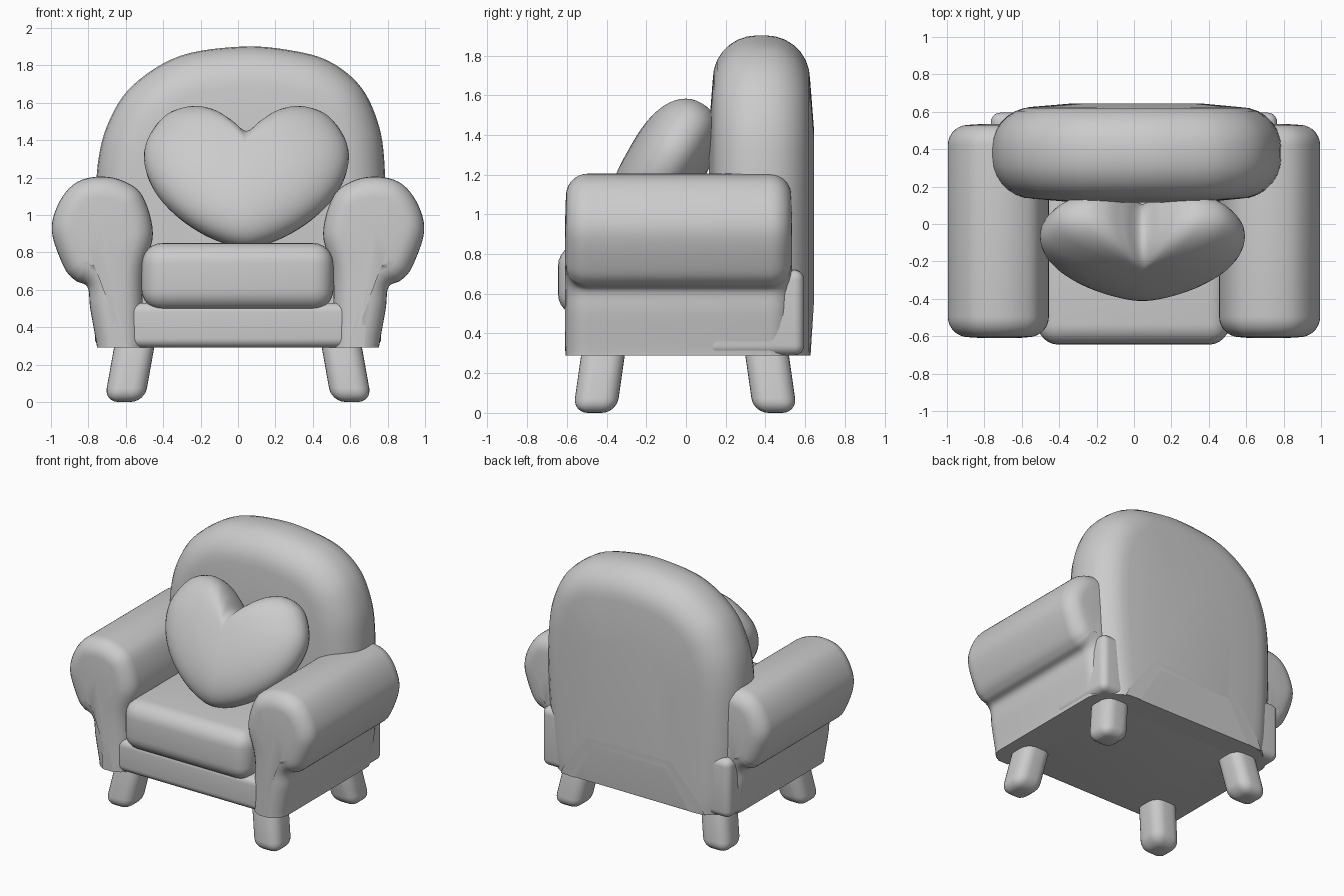
import bpy, bmesh
from math import sin, cos, pi, radians
from mathutils import Vector, Matrix

if "Cube" in bpy.data.objects:
    bpy.data.objects.remove(bpy.data.objects["Cube"], do_unlink=True)

grey = bpy.data.materials.new("soft_grey")
grey.use_nodes = True
grey.diffuse_color = (0.6, 0.6, 0.6, 1)
grey.node_tree.nodes["Principled BSDF"].inputs["Base Color"].default_value = (0.6, 0.6, 0.6, 1)

FLOOR = 0.29  # underside of the upholstery


def finish(name, bm):
    """Turn a bmesh into a smooth shaded object."""
    bmesh.ops.recalc_face_normals(bm, faces=bm.faces)
    mesh = bpy.data.meshes.new(name)
    bm.to_mesh(mesh)
    bm.free()
    mesh.materials.append(grey)
    obj = bpy.data.objects.new(name, mesh)
    bpy.context.collection.objects.link(obj)
    bpy.ops.object.select_all(action='DESELECT')
    obj.select_set(True)
    bpy.context.view_layer.objects.active = obj
    bpy.ops.object.shade_smooth_by_angle(angle=radians(50))
    return obj


def spline(points, steps=6):
    """Closed smooth curve through the points, counter-clockwise."""
    pts = [Vector(p) for p in points]
    n = len(pts)
    if sum(pts[i - 1].cross(pts[i]) for i in range(n)) < 0:
        pts.reverse()
    out = []
    for i in range(n):
        a, b, c, d = (pts[(i + k) % n] for k in (-1, 0, 1, 2))
        for s in range(steps):
            t = s / steps
            out.append(0.5 * (2 * b + (c - a) * t + (2 * a - 5 * b + 4 * c - d) * t ** 2
                              + (3 * b - a - 3 * c + d) * t ** 3))
    return out


def inset(outline, dist):
    n = len(outline)
    result = []
    for i, p in enumerate(outline):
        t = (outline[(i + 1) % n] - outline[i - 1]).normalized()
        result.append(p + Vector((-t.y, t.x)) * dist)
    return result


def scaled(outline, factor):
    mid = sum(outline, Vector((0, 0))) / len(outline)
    return [mid + (p - mid) * factor for p in outline]


def skin(rings):
    """Join (outline, depth) rings along y and cap both ends."""
    bm = bmesh.new()
    loops = [[bm.verts.new((p.x, y, p.y)) for p in ring] for ring, y in rings]
    n = len(loops[0])
    for lo, hi in zip(loops, loops[1:]):
        for i in range(n):
            j = (i + 1) % n
            bm.faces.new((lo[i], lo[j], hi[j], hi[i]))
    bm.faces.new(loops[0])
    bm.faces.new(loops[-1])
    return bm


def padded(name, points, y0, y1, r, bulge):
    """Upholstered slab: rounded rims, domed ends, flat underside."""
    outline = spline(points)
    steps = 7
    front, back = [], []
    for k in range(steps + 1):
        a = k / steps * pi / 2
        ring, d = inset(outline, r * (1 - sin(a))), r * (1 - cos(a))
        front.append((ring, y0 + d))
        back.insert(0, (ring, y1 - d))
    core = scaled(inset(outline, r), 0.6)
    bm = skin([(core, y0 - bulge)] + front + back + [(core, y1 + bulge)])
    bmesh.ops.bisect_plane(bm, geom=bm.verts[:] + bm.edges[:] + bm.faces[:],
                           plane_co=(0, 0, FLOOR), plane_no=(0, 0, 1), clear_inner=True)
    bmesh.ops.holes_fill(bm, edges=[e for e in bm.edges if e.is_boundary], sides=0)
    return finish(name, bm)


def soft_box(name, lo, hi, r, lean=(0, 0)):
    """Rounded box between two corners; lean shifts its top."""
    lo, hi = Vector(lo), Vector(hi)
    bm = bmesh.new()
    bmesh.ops.create_cube(bm, size=1)
    for v in bm.verts:
        top = v.co.z > 0
        v.co = Vector([c * s for c, s in zip(v.co, hi - lo)]) + (lo + hi) / 2
        if top:
            v.co += Vector((lean[0], lean[1], 0))
    bmesh.ops.bevel(bm, geom=bm.edges[:], offset=r, segments=6, profile=0.5,
                    affect='EDGES', clamp_overlap=True)
    return finish(name, bm)


# Backrest
padded("backrest", [
    (0.02, 1.9), (-0.31, 1.85), (-0.56, 1.695), (-0.69, 1.5), (-0.75, 1.27),
    (-0.76, 0.95), (-0.75, 0.6), (-0.72, 0.3), (-0.62, 0.13), (0, 0.1),
    (0.62, 0.13), (0.72, 0.3), (0.76, 0.6), (0.785, 0.95), (0.785, 1.24),
    (0.755, 1.47), (0.66, 1.68), (0.49, 1.82), (0.28, 1.88)], 0.135, 0.625, 0.22, 0.02)

# Seat frame and cushion
soft_box("seat_frame", (-0.6, -0.585, FLOOR), (0.6, 0.5, 0.53), 0.05)
soft_box("seat_cushion", (-0.515, -0.645, 0.49), (0.51, 0.35, 0.85), 0.11)

# Scrolled arms, rear side panels and splayed legs
for side, s in (("left", 1), ("right", -1)):
    arm = [(0.51, 0.12), (0.505, 0.3), (0.51, 0.5), (0.505, 0.7), (0.455, 0.9),
           (0.51, 1.1), (0.61, 1.18), (0.74, 1.205), (0.87, 1.17), (0.96, 1.06),
           (0.995, 0.91), (0.93, 0.72), (0.87, 0.65), (0.805, 0.615), (0.79, 0.5),
           (0.755, 0.3), (0.73, 0.12)]
    padded(side + "_arm", [(x * s, z) for x, z in arm], -0.605, 0.53, 0.11, 0.005)
    xs = sorted((0.45 * s, 0.765 * s))
    soft_box(side + "_side_panel", (xs[0], 0.1, FLOOR), (xs[1], 0.595, 0.72), 0.05)
    xs = sorted((0.5 * s, 0.715 * s))
    for end, y, lean in (("front", -0.57, 0.06), ("back", 0.34, -0.06)):
        soft_box(f"{side}_{end}_leg", (xs[0], y, 0), (xs[1], y + 0.22, 0.42), 0.075,
                 (-0.075 * s, lean))

# Heart cushion, leaning on the backrest
half = [(0.1, 0.32), (0.2, 0.39), (0.32, 0.41), (0.45, 0.35), (0.54, 0.19), (0.535, 0.03),
        (0.46, -0.13), (0.33, -0.27), (0.17, -0.375)]
heart = spline([(0, 0.235)] + half + [(0, -0.425)] + [(-x, z) for x, z in reversed(half)])
rings = []
for k in range(-12, 13):
    a = k / 12 * radians(88)
    depth = 0.2 * abs(sin(a)) ** 0.9
    rings.append((scaled(heart, cos(a) ** 0.85), depth if k > 0 else -depth))
bm = skin(rings)
bmesh.ops.transform(bm, verts=bm.verts, matrix=Matrix.Translation((0.045, -0.13, 1.205))
                    @ Matrix.Rotation(radians(-31), 4, 'X'))
finish("heart_cushion", bm)
